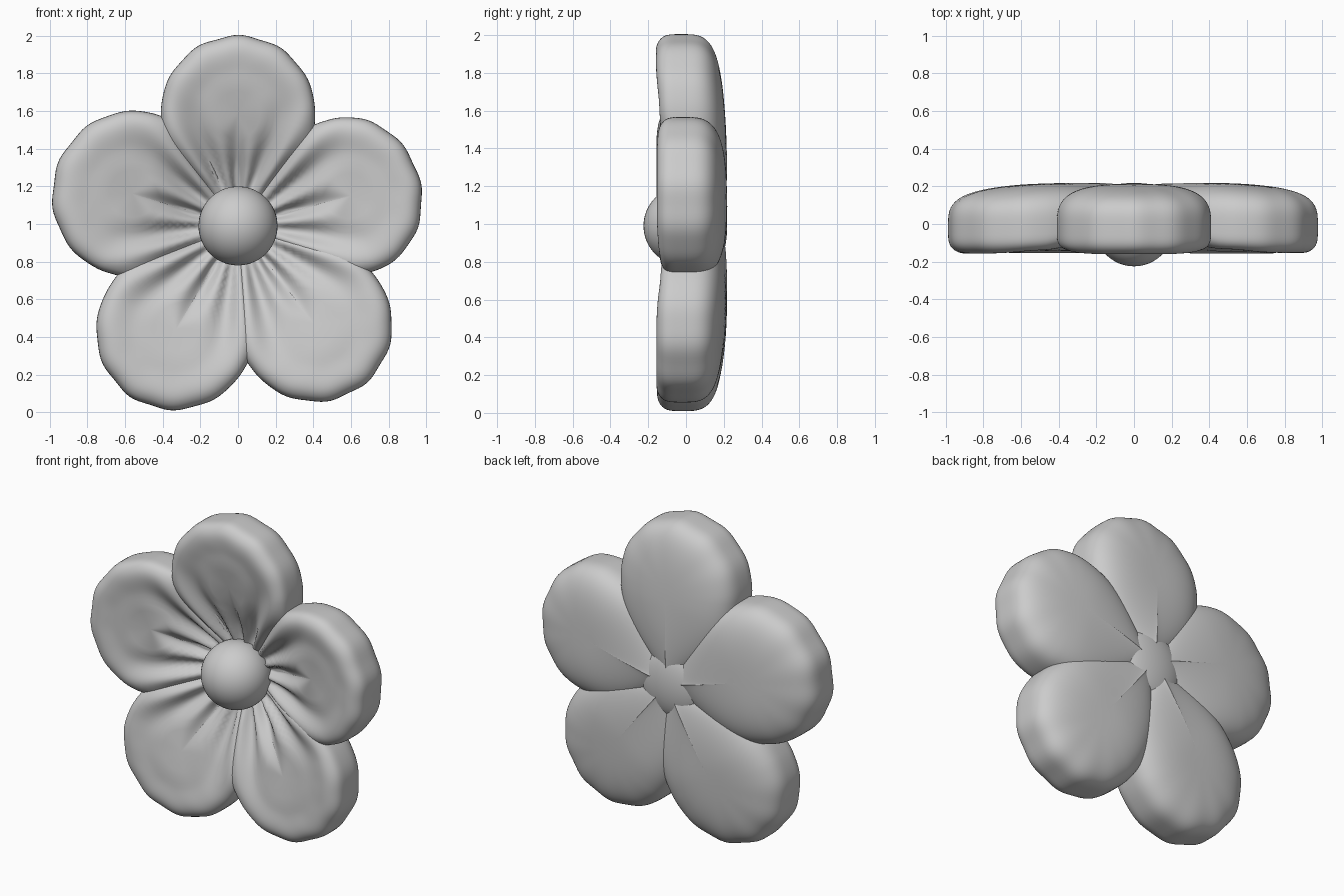
import bpy, bmesh, math, random
from mathutils import Vector

random.seed(4)
if "Cube" in bpy.data.objects:
    bpy.data.objects.remove(bpy.data.objects["Cube"])

grey = bpy.data.materials.new("plain grey")
grey.use_nodes = True
colour = (0.6, 0.6, 0.6, 1)
grey.diffuse_color = colour
grey.node_tree.nodes["Principled BSDF"].inputs["Base Color"].default_value = colour

HUB = Vector((0, 0, 0.99))
FRONT, BACK = -0.175, 0.205


def smooth(a, b, x):
    t = min(1, max(0, (x - a) / (b - a)))
    return t * t * (3 - 2 * t)


def finish(name, bm):
    bmesh.ops.recalc_face_normals(bm, faces=bm.faces)
    mesh = bpy.data.meshes.new(name)
    bm.to_mesh(mesh)
    bm.free()
    mesh.materials.append(grey)
    mesh.shade_smooth()
    obj = bpy.data.objects.new(name, mesh)
    bpy.context.collection.objects.link(obj)


def ball(name, radius, scale, centre):
    bm = bmesh.new()
    bmesh.ops.create_uvsphere(bm, u_segments=48, v_segments=32, radius=radius)
    bmesh.ops.scale(bm, vec=scale, verts=bm.verts)
    bmesh.ops.translate(bm, vec=centre, verts=bm.verts)
    finish(name, bm)


def petal(name, degrees, length, half_width, middle, lift):
    """Puffy teardrop cushion: rounded rim, hollow pleated front, domed back."""
    along = Vector((math.cos(math.radians(degrees)), 0, math.sin(math.radians(degrees))))
    across = Vector((along.z, 0, -along.x))
    base = -0.06
    phase = random.uniform(0, 6)

    def outline(phi):
        c, s = math.cos(phi), math.sin(phi)
        if c >= 0:
            # Gently scalloped outer edge
            wave = 1 + 0.012 * c * math.sin(11 * phi + phase)
            return c * (length - middle) * wave, s * half_width * wave
        return c * (middle - base), math.copysign(abs(s) ** (1 - 2.6 * c), s) * half_width

    def surface(theta, phi):
        front = theta < math.pi / 2
        power = 4.6 if front else 3.2
        s = math.sin(theta) ** (2 / power)
        h = abs(math.cos(theta)) ** (2 / power)
        ox, ow = outline(phi)
        r, v = middle + ox * s, ow * s
        mid = 0.11 * (1 - smooth(0.05, 0.55, r)) - 0.01
        if front:
            # Hollow deepens towards the hub; pleats fan out from the hub
            fan = math.atan2(v, max(r, 0.05))
            side = min(1, abs(v) / half_width)
            hollow = 0.78 * (1 - smooth(0.15, 0.88, r)) * (1 - 0.55 * side ** 2)
            hollow += 0.16 * (1 - smooth(0.5, 0.9, s))
            fade = smooth(0.1, 0.28, r) * (1 - smooth(0.35, 0.75, r))
            hollow += 0.13 * fade * math.cos(17 * fan + 0.4 * math.sin(phase))
            y = mid + h * (FRONT - mid) * (1 - min(0.95, hollow))
        else:
            rear = BACK + 0.02 * (1 - smooth(0.1, 0.9, r)) - 0.02 * smooth(0.5, 1, r)
            y = mid + h * (rear - mid)
        # Soft dents on the rounded outer wall
        return HUB + along * r + across * v + Vector((0, y + lift * smooth(0.2, 0.6, r), 0))

    bm = bmesh.new()
    rows, cols = 56, 96
    rings = []
    for i in range(1, rows):
        theta = math.pi * i / rows
        rings.append([bm.verts.new(surface(theta, math.tau * j / cols)) for j in range(cols)])
    for a, b in zip(rings, rings[1:]):
        for j in range(cols):
            k = (j + 1) % cols
            bm.faces.new((a[j], a[k], b[k], b[j]))
    for ring, theta in ((rings[0], 0), (rings[-1], math.pi)):
        pole = bm.verts.new(surface(theta, 0))
        for j in range(cols):
            bm.faces.new((pole, ring[j], ring[(j + 1) % cols]))
    finish(name, bm)


# Five petals, the top one lying slightly forward
petal("top_petal", 90, 1.01, 0.41, 0.60, -0.003)
petal("upper_left_petal", 15, 0.995, 0.42, 0.62, 0.003)
petal("lower_left_petal", -52, 1.075, 0.41, 0.66, 0.0)
petal("lower_right_petal", -121, 1.07, 0.42, 0.64, 0.003)
petal("upper_right_petal", 163, 1.01, 0.44, 0.59, 0.0)

# Central bead, and the pad joining the petals behind it
ball("centre_bead", 0.21, (1, 1, 1), HUB + Vector((0, -0.015, 0)))
ball("back_pad", 0.24, (1, 0.4, 1), HUB + Vector((0, 0.122, 0)))
